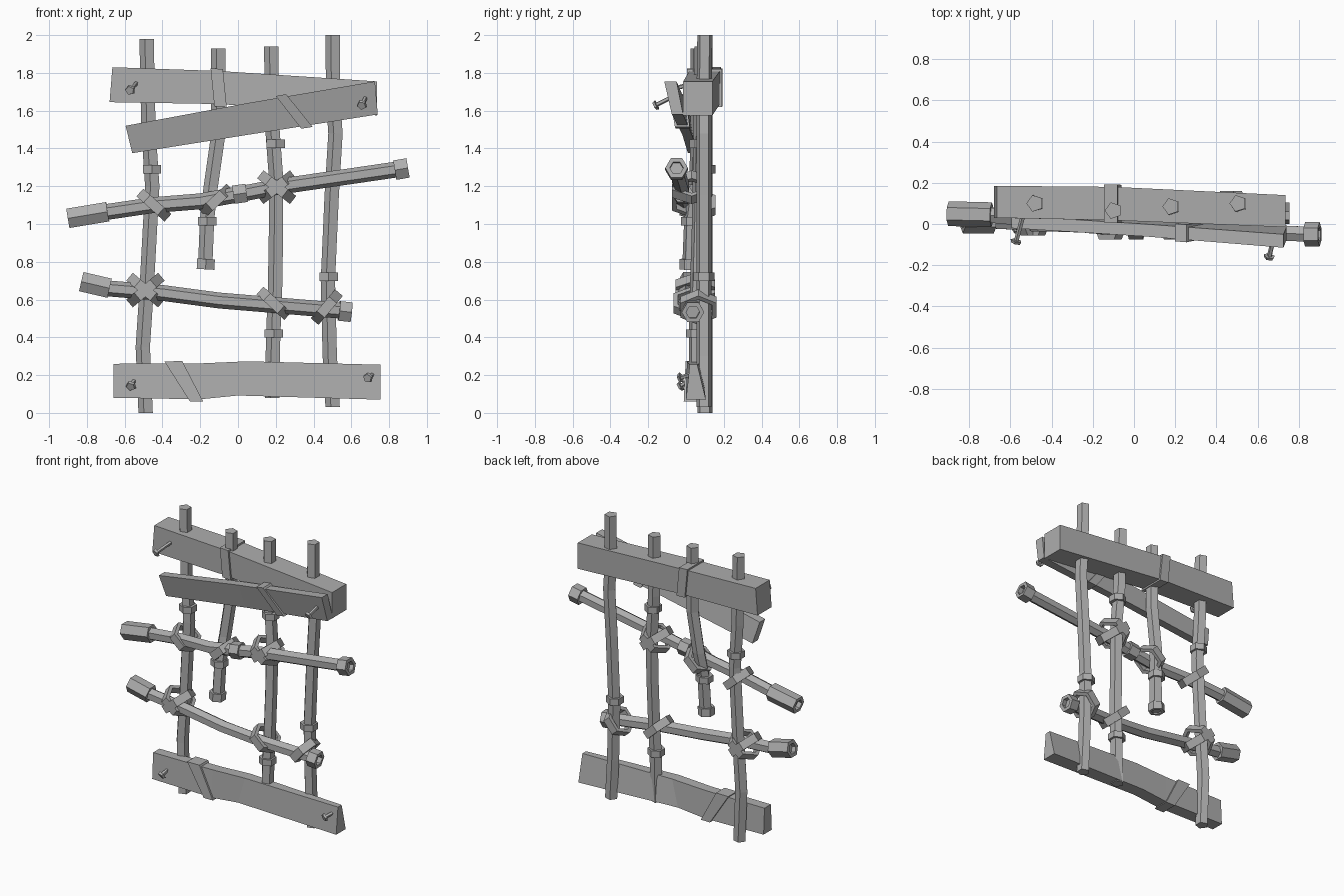
import bpy, bmesh
from math import cos, sin, pi, radians
from mathutils import Vector as V

cube = bpy.data.objects.get("Cube")
if cube:
    bpy.data.objects.remove(cube)

grey = bpy.data.materials.new("weathered_grey")
grey.use_nodes = True
grey.diffuse_color = (0.42, 0.42, 0.42, 1)
grey.node_tree.nodes["Principled BSDF"].inputs["Base Color"].default_value = grey.diffuse_color


def loft(name, rings, closed=False):
    """Skin a list of equal-length rings, capped or joined end to end."""
    bm = bmesh.new()
    loops = [[bm.verts.new(p) for p in r] for r in rings]
    n = len(loops[0])
    pairs = list(zip(loops, loops[1:]))
    if closed:
        pairs.append((loops[-1], loops[0]))
    else:
        bm.faces.new(loops[0])
        bm.faces.new(loops[-1])
    for a, b in pairs:
        for i in range(n):
            j = (i + 1) % n
            bm.faces.new((a[i], a[j], b[j], b[i]))
    bmesh.ops.recalc_face_normals(bm, faces=bm.faces)
    me = bpy.data.meshes.new(name)
    bm.to_mesh(me)
    bm.free()
    me.materials.append(grey)
    ob = bpy.data.objects.new(name, me)
    bpy.context.collection.objects.link(ob)
    return ob


def tube(name, pts, radii, sides, axis=None, turn=0.0):
    """Polygonal rod through points, all rings square to one axis."""
    pts = [V(p) for p in pts]
    d = (V(axis) if axis else pts[-1] - pts[0]).normalized()
    u = d.cross(V((0, 1, 0))).normalized()
    w = d.cross(u)
    loft(name, [[p + r * (u * cos(turn + 2 * pi * i / sides) + w * sin(turn + 2 * pi * i / sides))
                 for i in range(sides)] for p, r in zip(pts, radii)])


def rod(name, pts, sides, axis=None, turn=0.0):
    tube(name, pts, [0.042] * len(pts), sides, axis, turn)


def collar(name, a, b, r=0.056):
    tube(name, [a, b], [r, r], 6, turn=pi / 6)


def socket(name, outer, inner, r=0.06):
    """Hexagonal sleeve with a recessed outer end."""
    a, b = V(outer), V(inner)
    deep = a + (b - a).normalized() * 0.03
    tube(name, [deep, a, a, b], [r * 0.6, r * 0.6, r, r], 6, b - a, pi / 6)


def lash(name, x, y, z, angle, length=0.1, depth=0.1, width=0.027):
    """Flat hexagonal band around a crossing, slanted in the front plane."""
    t = radians(angle)
    d, n, c = V((cos(t), 0, sin(t))), V((-sin(t), 0, cos(t))), V((x, y, z))

    def ring(k, off):
        return [c + n * off + d * ((length - k) * cos(i * pi / 3))
                + V((0, (depth - k) * sin(i * pi / 3) * 1.1, 0)) for i in range(6)]
    loft(name, [ring(0, -width), ring(0, width), ring(0.025, width), ring(0.025, -width)], True)


def section(s):
    tx, tz, bx, bz, ft, fb, kt, kb = s
    return [V((tx, ft, tz)), V((tx, kt, tz)), V((bx, kb, bz)), V((bx, fb, bz))]


def plank(name, stations):
    loft(name, [section(s) for s in stations])


def strap(name, stations, top, bottom, e=0.012):
    """Band hugging a plank; top and bottom give its x range on each edge."""
    def corner(i, x):
        rings = [section(s) for s in stations]
        for a, b in zip(rings, rings[1:]):
            if x <= b[i].x or b is rings[-1]:
                return a[i].lerp(b[i], (x - a[i].x) / (b[i].x - a[i].x))
    grow = [V((0, -e, e)), V((0, e, e)), V((0, e, -e)), V((0, -e, -e))]
    loft(name, [[corner(i, (t if i < 2 else b)) + grow[i] for i in range(4)]
                for t, b in zip(top, bottom)])


def nail(name, base, head):
    a, b = V(base), V(head)
    d = (b - a).normalized()
    tube(name, [a, b, b, b + d * 0.014], [0.012, 0.012, 0.029, 0.024], 5, d)


# Planks: top x, z, bottom x, z, then front y top/bottom and back y top/bottom
top = [(-0.665, 1.83, -0.68, 1.645, 0.03, 0.03, 0.185, 0.185),
       (-0.1, 1.81, -0.1, 1.635, 0.018, 0.018, 0.18, 0.18),
       (0.735, 1.755, 0.735, 1.575, -0.015, -0.015, 0.14, 0.14)]
slanted = [(-0.595, 1.52, -0.56, 1.375, -0.02, 0.01, 0.04, 0.07),
           (0.05, 1.64, 0.07, 1.475, -0.06, -0.02, 0.0, 0.03),
           (0.725, 1.755, 0.74, 1.58, -0.115, -0.075, -0.05, -0.015)]
bottom = [(-0.66, 0.26, -0.66, 0.08, 0.01, 0.0, 0.08, 0.09),
          (-0.2, 0.262, -0.2, 0.072, 0.01, 0.0, 0.08, 0.09),
          (0.05, 0.273, 0.0, 0.092, 0.005, 0.0, 0.08, 0.09),
          (0.755, 0.255, 0.755, 0.07, 0.02, 0.0, 0.06, 0.105)]
plank("top_plank", top)
plank("slanted_plank", slanted)
plank("bottom_plank", bottom)
strap("top_plank_strap", top, (-0.145, -0.08), (-0.125, -0.06))
strap("slanted_plank_strap", slanted, (0.2, 0.255), (0.335, 0.395))
strap("bottom_plank_strap", bottom, (-0.39, -0.295), (-0.255, -0.185))

# Upright poles
up = (0, 0, 1)
rod("pole_far_right", [(-0.485, 0.1, 0), (-0.5, 0.1, 0.35), (-0.48, 0.1, 0.65), (-0.45, 0.1, 1.2),
                       (-0.47, 0.1, 1.5), (-0.48, 0.1, 1.98)], 5, up)
rod("pole_short", [(-0.17, 0.02, 0.77), (-0.16, 0.03, 1.02), (-0.14, 0.055, 1.2),
                   (-0.1, 0.065, 1.48), (-0.1, 0.065, 1.93)], 5, up)
rod("pole_middle", [(0.185, 0.055, 0.08), (0.19, 0.055, 0.4), (0.2, 0.06, 0.65), (0.205, 0.07, 0.95),
                    (0.205, 0.075, 1.25), (0.185, 0.08, 1.52), (0.18, 0.085, 1.94)], 5, up)
rod("pole_far_left", [(0.505, 0.095, 0.03), (0.49, 0.095, 0.3), (0.48, 0.095, 0.7), (0.5, 0.095, 1.15),
                      (0.52, 0.095, 1.48), (0.508, 0.095, 1.65), (0.505, 0.1, 2.0)], 5, up)

# Cross bars with their end sockets
rod("upper_bar", [(-0.72, 0.045, 1.06), (-0.45, 0.02, 1.1), (-0.2, -0.01, 1.12),
                  (0.02, -0.02, 1.16), (0.2, -0.02, 1.195), (0.85, -0.05, 1.29)], 6)
socket("upper_bar_sleeve", (-0.9, 0.05, 1.03), (-0.69, 0.045, 1.065))
socket("upper_bar_cap", (0.9, -0.05, 1.297), (0.83, -0.05, 1.285))
rod("lower_bar", [(-0.7, 0.015, 0.66), (-0.4, 0.0, 0.635), (-0.1, -0.01, 0.595),
                  (0.2, -0.005, 0.57), (0.56, 0.035, 0.54)], 6)
socket("lower_bar_sleeve", (-0.83, 0.015, 0.695), (-0.68, 0.015, 0.66))
socket("lower_bar_cap", (0.6, 0.037, 0.533), (0.535, 0.033, 0.54))

# Collars on poles and bar
for i, (x, y, z) in enumerate([(-0.455, 0.1, 1.29), (-0.163, 0.03, 1.015), (0.2, 0.075, 1.425),
                               (0.19, 0.055, 0.42), (0.48, 0.095, 0.72)]):
    collar(f"pole_collar_{i + 1}", (x, y, z - 0.022), (x, y, z + 0.022))
socket("short_pole_cap", (-0.172, 0.02, 0.76), (-0.169, 0.02, 0.815), 0.054)
collar("bar_collar", (-0.025, -0.018, 1.155), (0.045, -0.018, 1.165))

# Lashings at the crossings
lash("lash_upper_right", -0.445, 0.06, 1.1, -42)
lash("lash_upper_short", -0.115, 0.02, 1.125, 43)
lash("lash_lower_middle", 0.19, 0.03, 0.58, -43)
lash("lash_lower_left", 0.47, 0.065, 0.56, 50)
for s in (-1, 1):
    lash("lash_upper_cross", 0.205, 0.03, 1.195, s * 38, 0.11, 0.11)
    lash("lash_lower_cross", -0.49, 0.05, 0.65, s * 40, 0.11, 0.11)

# Bent nails
nail("nail_top_right", (-0.535, 0.05, 1.75), (-0.57, -0.08, 1.71))
nail("nail_top_left", (0.68, -0.06, 1.68), (0.657, -0.155, 1.632))
nail("nail_bottom_right", (-0.545, 0.03, 0.18), (-0.565, -0.025, 0.145))
nail("nail_bottom_left", (0.715, 0.03, 0.205), (0.69, -0.025, 0.187))
